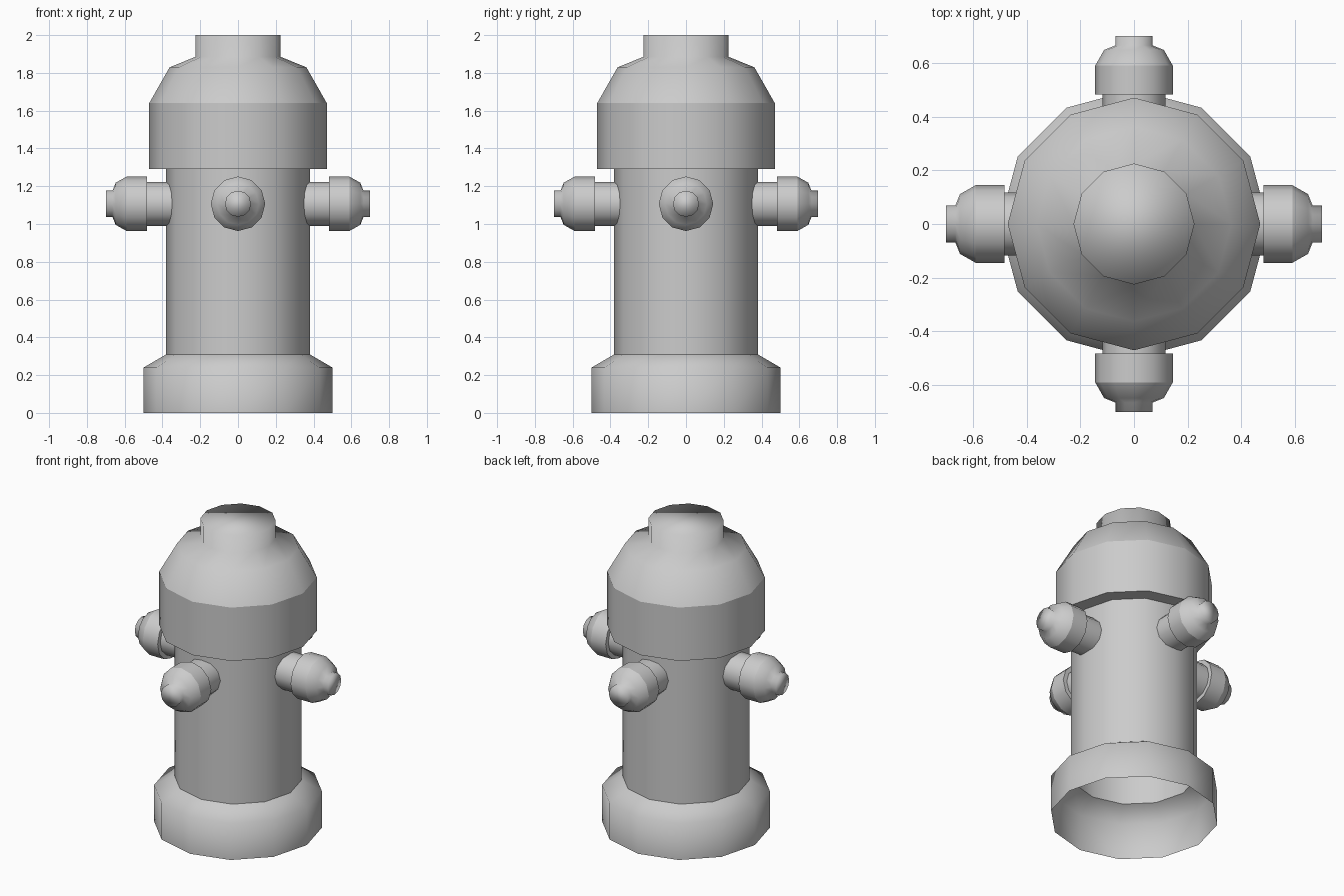
import bpy, bmesh, math
from mathutils import Matrix

if "Cube" in bpy.data.objects:
    bpy.data.objects.remove(bpy.data.objects["Cube"])

SIDES = 12


def lathe(name, profile, sharp=(), close_top=False, matrix=Matrix()):
    """Revolve (radius, height) points around z; rings listed in sharp stay creased."""
    bm = bmesh.new()
    rings = []
    for r, z in profile:
        rings.append([bm.verts.new((r * math.cos(a), r * math.sin(a), z))
                      for a in (math.tau * i / SIDES for i in range(SIDES))])
    for lo, hi in zip(rings, rings[1:]):
        for i in range(SIDES):
            j = (i + 1) % SIDES
            bm.faces.new((lo[i], lo[j], hi[j], hi[i]))
    if close_top:
        bm.faces.new(rings[-1])
    for f in bm.faces:
        f.smooth = True
    for k in sharp:
        for i in range(SIDES):
            bm.edges.get((rings[k][i], rings[k][(i + 1) % SIDES])).smooth = False
    bm.transform(matrix)
    mesh = bpy.data.meshes.new(name)
    bm.to_mesh(mesh)
    bm.free()
    obj = bpy.data.objects.new(name, mesh)
    bpy.context.collection.objects.link(obj)
    return obj


# Cap profile, measured up from its underside: rim, wall, dome, top knob
CAP = [(0.38, 0), (0.47, 0), (0.47, 0.35), (0.362, 0.54), (0.225, 0.595), (0.225, 0.71)]

# Base skirt (open underneath) with the barrel rising from it
lathe("base_and_barrel", [(0.5, 0), (0.5, 0.24), (0.38, 0.31), (0.38, 1.29)], sharp=(2,))

# Large bonnet on top
lathe("bonnet", CAP, sharp=(1, 2), close_top=True, matrix=Matrix.Translation((0, 0, 1.29)))

# Four outlets: short pipe ending in a small copy of the bonnet
S = 0.307
outlet = [(0.38 * S, 0.30)] + [(r * S, 0.482 + z * S) for r, z in CAP]
for i, side in enumerate(("right", "back", "left", "front")):
    place = (Matrix.Translation((0, 0, 1.107))
             @ Matrix.Rotation(i * math.pi / 2, 4, 'Z')
             @ Matrix.Rotation(math.pi / 2, 4, 'Y'))
    lathe(side + "_outlet", outlet, sharp=(1, 2, 3), close_top=True, matrix=place)
